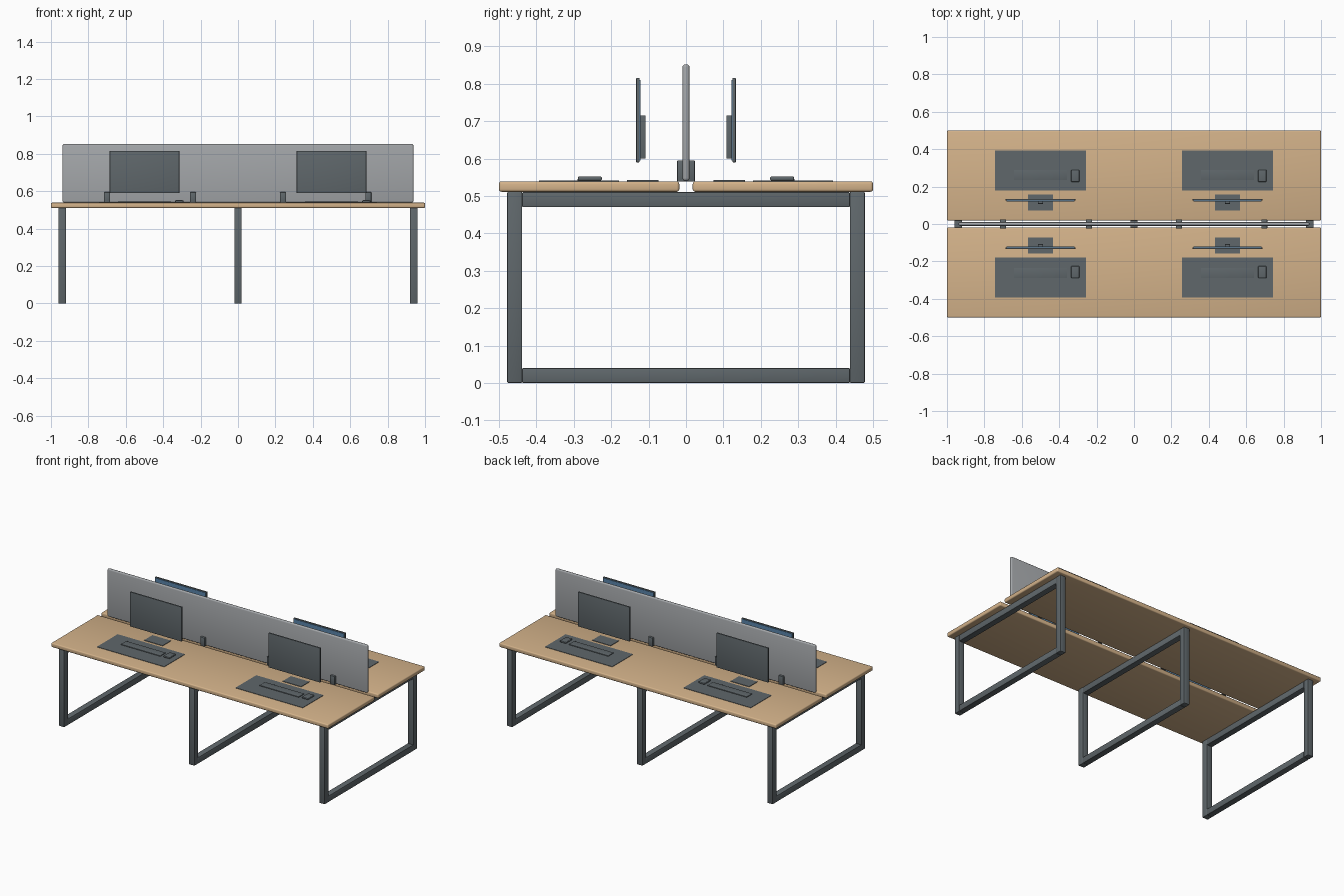
import bpy

if "Cube" in bpy.data.objects:
    bpy.data.objects.remove(bpy.data.objects["Cube"])


def material(name, rgb):
    m = bpy.data.materials.new(name)
    m.diffuse_color = (*rgb, 1.0)
    m.use_nodes = True
    m.node_tree.nodes["Principled BSDF"].inputs["Base Color"].default_value = m.diffuse_color
    return m


WOOD = material("light_wood", (0.66, 0.45, 0.255))
DARK = material("dark_grey_metal", (0.115, 0.136, 0.147))
GREY = material("grey_fabric", (0.37, 0.385, 0.40))
BLUE = material("screen_blue", (0.10, 0.23, 0.40))


def box(name, xr, yr, zr, mat, bevel=0.0, segments=3):
    """Box from axis ranges, with optional rounded edges."""
    lo = [min(r) for r in (xr, yr, zr)]
    hi = [max(r) for r in (xr, yr, zr)]
    bpy.ops.mesh.primitive_cube_add(
        size=1, location=[(a + b) / 2 for a, b in zip(lo, hi)])
    ob = bpy.context.object
    ob.name = name
    ob.scale = [b - a for a, b in zip(lo, hi)]
    bpy.ops.object.transform_apply(location=False, rotation=False, scale=True)
    ob.data.materials.append(mat)
    if bevel:
        mod = ob.modifiers.new("rounded_edges", "BEVEL")
        mod.width = bevel
        mod.segments = segments
        bpy.ops.object.modifier_apply(modifier=mod.name)
        bpy.ops.object.shade_smooth_by_angle()
    return ob


# Three closed leg frames
for x in (-0.94, 0, 0.94):
    w = (x - 0.02, x + 0.02)
    for s in (-1, 1):
        box("leg_post", w, (s * 0.438, s * 0.478), (0, 0.511), DARK, 0.003, 2)
    box("leg_top_rail", w, (-0.438, 0.438), (0.47, 0.51), DARK, 0.003, 2)
    box("leg_foot_rail", w, (-0.438, 0.438), (0, 0.04), DARK, 0.003, 2)

# Central privacy divider and its clamps
box("divider_panel", (-0.938, 0.938), (-0.0095, 0.0095), (0.54, 0.852), GREY, 0.008)
for x in (-0.7, -0.241, 0.241, 0.697):
    box("divider_clamp", (x - 0.016, x + 0.016), (-0.024, 0.024),
        (0.538, 0.595), DARK, 0.003, 2)

# Two worktops, mirrored, each with two workstations
for s in (-1, 1):
    box("worktop", (-1, 1), (s * 0.018, s * 0.5), (0.511, 0.539), WOOD, 0.007)
    for cx in (-0.5, 0.5):
        def part(name, x0, x1, y0, y1, z0, z1, mat=DARK, bevel=0.0):
            return box(name, (cx + x0, cx + x1), (s * y0, s * y1), (z0, z1), mat, bevel)

        # Desk mat, keyboard and mouse
        part("desk_mat", -0.243, 0.243, 0.179, 0.393, 0.538, 0.5415)
        part("keyboard", -0.142, 0.142, 0.235, 0.29, 0.541, 0.546, DARK, 0.001)
        part("mouse", 0.164, 0.208, 0.225, 0.289, 0.541, 0.552, DARK, 0.004)
        # Monitor with blue screen, mounting block and foot plate
        part("monitor_housing", -0.186, 0.186, 0.1245, 0.133, 0.59, 0.815, DARK, 0.001)
        part("monitor_screen", -0.181, 0.181, 0.121, 0.125, 0.595, 0.81, BLUE)
        part("monitor_mount", -0.013, 0.013, 0.108, 0.1215, 0.60, 0.715, DARK, 0.001)
        part("monitor_foot", -0.067, 0.067, 0.073, 0.158, 0.538, 0.542)
